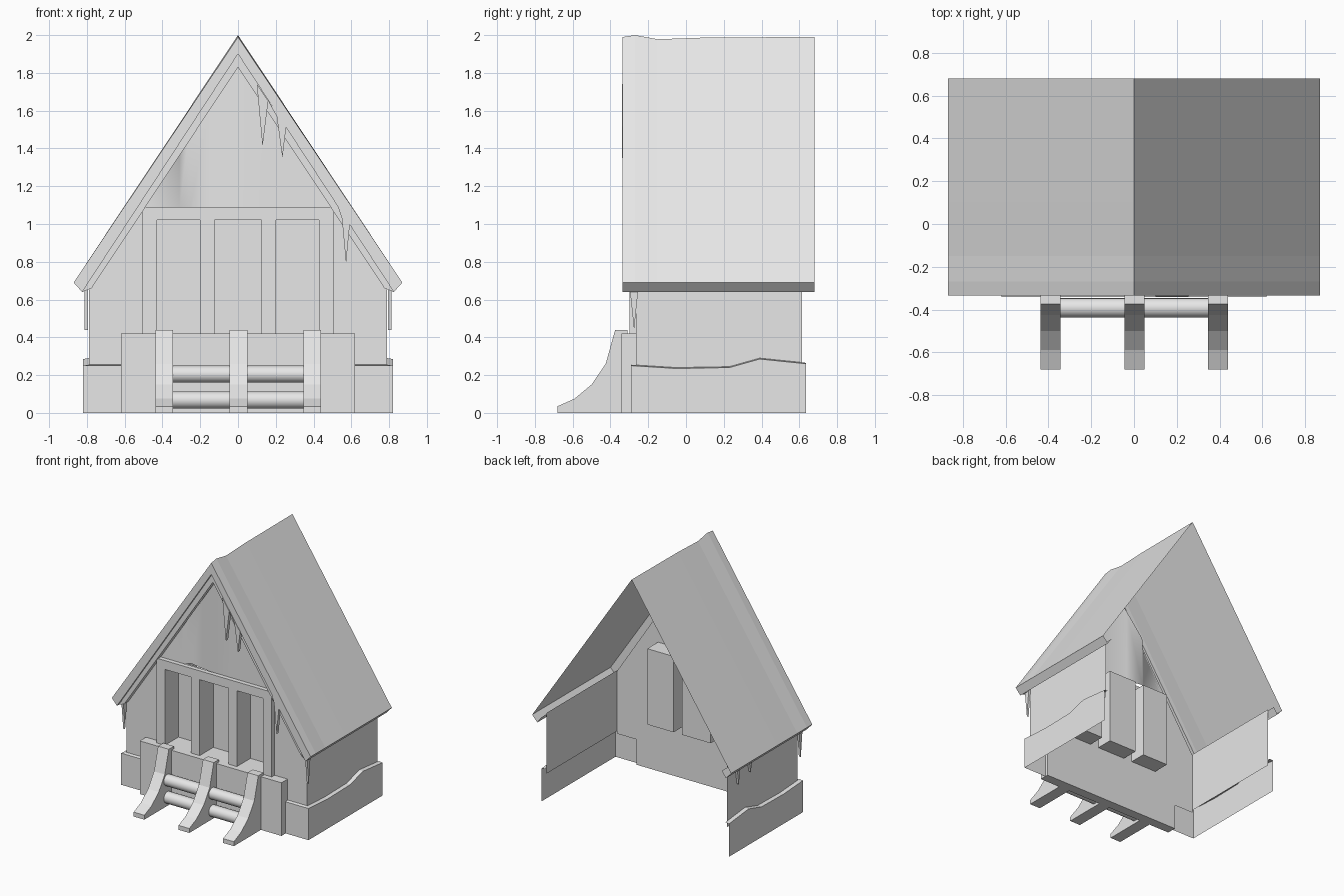
import bpy, bmesh
from mathutils import Matrix, Vector

cube = bpy.data.objects.get("Cube")
if cube:
    bpy.data.objects.remove(cube, do_unlink=True)

GREY = (0.8, 0.8, 0.8, 1)
mat = bpy.data.materials.new("plain grey")
mat.use_nodes = True
mat.diffuse_color = GREY
mat.node_tree.nodes["Principled BSDF"].inputs["Base Color"].default_value = GREY


def finish(name, bm, solid=True):
    if solid:
        bmesh.ops.recalc_face_normals(bm, faces=bm.faces)
    mesh = bpy.data.meshes.new(name)
    bm.to_mesh(mesh)
    bm.free()
    mesh.materials.append(mat)
    ob = bpy.data.objects.new(name, mesh)
    bpy.context.scene.collection.objects.link(ob)
    return ob


def box(name, x, y, z):
    bm = bmesh.new()
    size = Matrix.Diagonal((x[1] - x[0], y[1] - y[0], z[1] - z[0], 1))
    mid = Vector((sum(x) / 2, sum(y) / 2, sum(z) / 2))
    bmesh.ops.create_cube(bm, size=1, matrix=Matrix.Translation(mid) @ size)
    return finish(name, bm)


def prism(name, points, axis, start, end):
    """Extrude an outline along x (outline is y,z) or along y (outline is x,z)."""
    bm = bmesh.new()
    place = lambda a, b: (start, a, b) if axis == "x" else (a, start, b)
    face = bm.faces.new([bm.verts.new(place(a, b)) for a, b in points])
    move = Vector((end - start, 0, 0) if axis == "x" else (0, end - start, 0))
    grown = bmesh.ops.extrude_face_region(bm, geom=[face])["geom"]
    bmesh.ops.translate(bm, vec=move, verts=[v for v in grown if isinstance(v, bmesh.types.BMVert)])
    return finish(name, bm)


def loft(name, lower, upper, flip=False):
    """Sheet of quads between two lines of points."""
    bm = bmesh.new()
    a = [bm.verts.new(p) for p in lower]
    b = [bm.verts.new(p) for p in upper]
    for i in range(len(a) - 1):
        quad = [a[i], a[i + 1], b[i + 1], b[i]]
        bm.faces.new(quad[::-1] if flip else quad)
    return finish(name, bm, False)


FRONT, WALL, BACK = -0.335, -0.265, 0.68
SIDE, WALL_END = 0.79, 0.615
trim_z = lambda x: 1.83 - 1.5 * abs(x)

# Roof slopes with a sagging ridge, eave edges, soffits and gable boards
ridge = [(FRONT, 1.99), (-0.27, 2.0), (-0.15, 1.978), (0.1, 1.987), (BACK, 1.99)]
wave = [(-0.29, 0.25), (-0.05, 0.235), (0.23, 0.24), (0.39, 0.285), (0.635, 0.26)]
for s, side in ((1, "left"), (-1, "right")):
    flip = s < 0
    loft(side + "_roof_slope", [(s * 0.87, y, 0.69) for y, z in ridge],
         [(0, y, z) for y, z in ridge], flip)
    section = [(0.87, 0.69), (0.825, 0.64), (SIDE, 0.69)]
    for part, (p, q) in zip(("eave_edge", "soffit"), zip(section, section[1:])):
        loft(f"{side}_{part}", [(s * q[0], y, q[1]) for y in (FRONT, BACK)],
             [(s * p[0], y, p[1]) for y in (FRONT, BACK)], flip)
    prism(side + "_outer_gable_board",
          [(0, 1.99), (s * 0.87, 0.69), (s * 0.825, 0.64), (0, 1.9)], "y", FRONT, -0.3)
    prism(side + "_inner_gable_board",
          [(0, 1.9), (s * 0.825, 0.64), (s * 0.775, 0.66), (0, 1.83)], "y", -0.315, WALL)

    # Side wall and wavy footing
    loft(side + "_side_wall", [(s * SIDE, y, 0.22) for y in (WALL, WALL_END)],
         [(s * SIDE, y, 0.7) for y in (WALL, WALL_END)], flip)
    loft(side + "_footing", [(s * 0.82, y, 0) for y, z in wave],
         [(s * 0.82, y, z) for y, z in wave], flip)
    loft(side + "_footing_ledge", [(s * 0.82, y, z) for y, z in wave],
         [(s * SIDE, y, z + 0.005) for y, z in wave], flip)
    loft(side + "_footing_front", [(s * 0.6, -0.29, 0), (s * 0.82, -0.29, 0)],
         [(s * 0.6, -0.29, 0.25), (s * 0.82, -0.29, 0.25)], flip)
    loft(side + "_footing_front_ledge", [(s * 0.6, -0.29, 0.25), (s * 0.82, -0.29, 0.25)],
         [(s * 0.6, WALL, 0.255), (s * SIDE, WALL, 0.255)], flip)

    # Front wall beside the window frame
    loft(side + "_front_wall", [(s * 0.49, WALL, 0.2), (s * SIDE, WALL, 0.2)],
         [(s * 0.49, WALL, trim_z(0.46)), (s * SIDE, WALL, trim_z(0.76))], flip)

loft("lower_front_wall", [(-0.62, WALL, 0), (0.62, WALL, 0)],
     [(-0.62, WALL, 0.42), (0.62, WALL, 0.42)])

# Gable sheet with a soft vertical fold
fold = [(-0.5, WALL), (-0.31, WALL), (-0.26, -0.215), (-0.13, -0.24), (0, -0.26), (0.12, WALL), (0.5, WALL)]
gable = loft("gable_sheet", [(x, y, 1.08) for x, y in fold],
             [(x, y, trim_z(x) + 0.04) for x, y in fold])
for poly in gable.data.polygons:
    poly.use_smooth = True

# Window frame with three deep niches
box("window_head", (-0.505, 0.505), (-0.3, WALL), (1.02, 1.09))
niches = [(-0.43, -0.2), (-0.125, 0.125), (0.2, 0.43)]
edges = [-0.505] + [x for pair in niches for x in pair] + [0.505]
for i in range(0, len(edges), 2):
    box(f"window_post_{i // 2 + 1}", edges[i:i + 2], (-0.3, WALL), (0.4, 1.02))
for i, (a, b) in enumerate(niches):
    y0, y1, z0, z1 = WALL - 0.01, -0.13, 0.42, 1.02
    bm = bmesh.new()
    bmesh.ops.create_cube(bm, size=1, matrix=Matrix.Translation(((a + b) / 2, (y0 + y1) / 2, (z0 + z1) / 2))
                          @ Matrix.Diagonal((b - a, y1 - y0, z1 - z0, 1)))
    bmesh.ops.delete(bm, geom=[f for f in bm.faces if f.normal.y < -0.5], context="FACES_ONLY")
    bmesh.ops.reverse_faces(bm, faces=bm.faces)
    finish(f"window_niche_{i + 1}", bm, False)

# Plinth, curved buttresses and round rails
box("plinth", (-0.62, 0.62), (-0.342, WALL), (0, 0.42))
buttress = [(-0.31, 0), (-0.68, 0), (-0.68, 0.035), (-0.59, 0.075), (-0.5, 0.15),
            (-0.425, 0.26), (-0.375, 0.44), (-0.31, 0.44)]
for i, x in enumerate((-0.39, 0.003, 0.393)):
    prism(f"buttress_{i + 1}", buttress, "x", x - 0.047, x + 0.047)
for name, z in (("lower_rail", 0.068), ("upper_rail", 0.205)):
    bm = bmesh.new()
    turn = Matrix.Translation((0, -0.392, z)) @ Matrix.Rotation(1.5708, 4, "Y")
    bmesh.ops.create_cone(bm, segments=24, radius1=0.045, radius2=0.045, depth=0.74, cap_ends=True, matrix=turn)
    for f in bm.faces:
        f.smooth = len(f.verts) == 4
    finish(name, bm)

# Icicles on the gable and below the eaves
prism("upper_gable_icicles", [(0.1, 1.74), (0.105, 1.68), (0.13, 1.41), (0.16, 1.65), (0.205, 1.57),
                              (0.235, 1.35), (0.255, 1.515)], "y", -0.338, -0.31)
prism("lower_gable_icicle", [(0.53, 1.09), (0.55, 1.03), (0.572, 0.79), (0.592, 1.0)], "y", -0.335, -0.31)
for i, (s, y, tip) in enumerate(((1, -0.275, 0.44), (-1, -0.275, 0.44), (-1, 0.5, 0.52), (-1, 0.35, 0.56))):
    prism(f"eave_icicle_{i + 1}", [(y - 0.025, 0.68), (y, tip), (y + 0.025, 0.68)],
          "x", s * 0.795, s * 0.812)
